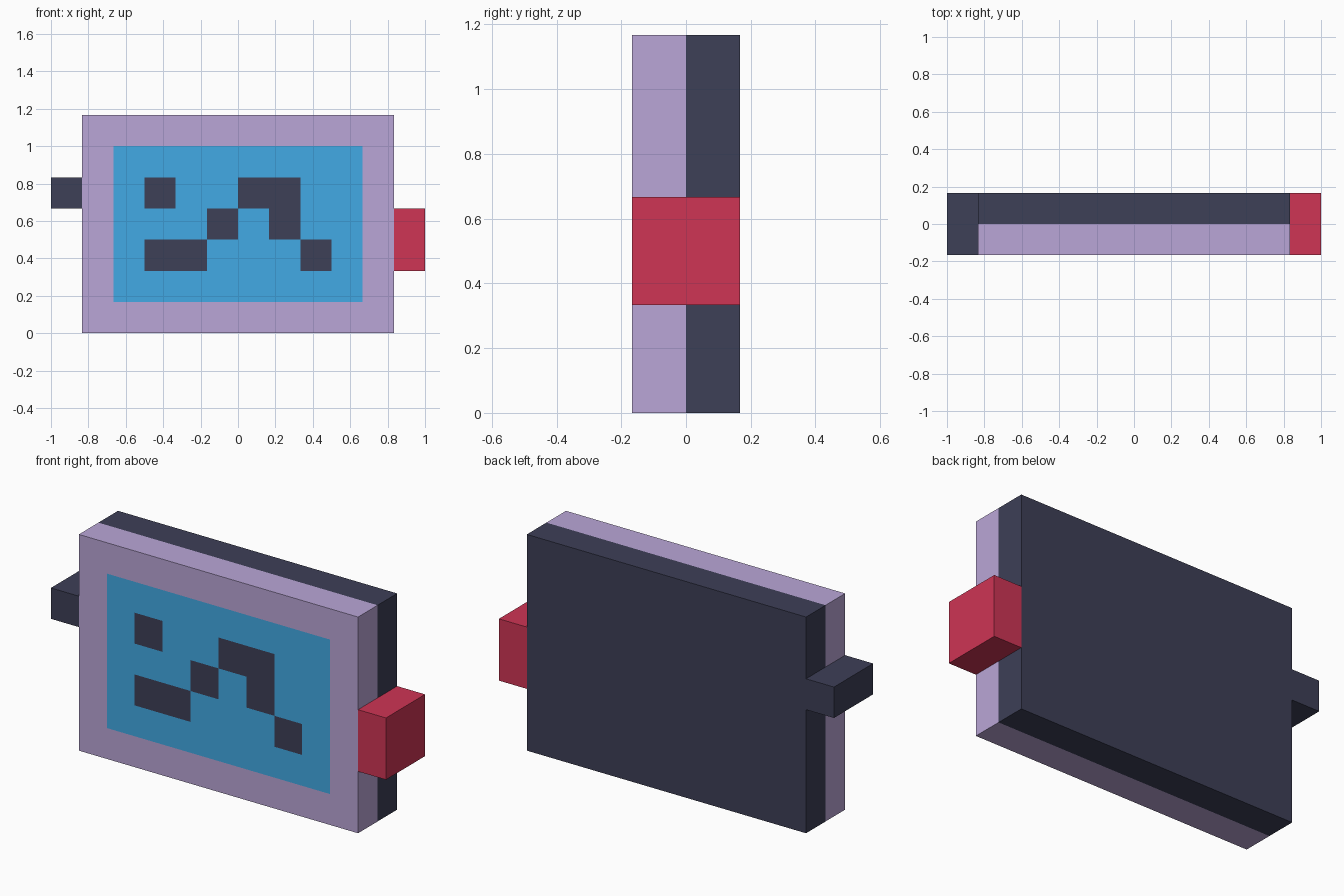
import bpy
import bmesh

if "Cube" in bpy.data.objects:
    bpy.data.objects.remove(bpy.data.objects["Cube"])

U = 1 / 6  # size of one block

# Front layer seen from the front, top row first: L frame, B screen, D dark pixels
FRONT = [
    "LLLLLLLLLL",
    "LBBBBBBBBL",
    "LBDBBDDBBL",
    "LBBBDBDBBL",
    "LBDDBBBDBL",
    "LBBBBBBBBL",
    "LLLLLLLLLL",
]


def material(name, rgb):
    m = bpy.data.materials.new(name)
    m.diffuse_color = (*rgb, 1)
    m.use_nodes = True
    m.node_tree.nodes["Principled BSDF"].inputs["Base Color"].default_value = m.diffuse_color
    return m


LILAC = material("lilac", (0.49, 0.38, 0.68))
BLUE = material("blue", (0.055, 0.40, 0.78))
DARK = material("dark", (0.047, 0.05, 0.095))
RED = material("red", (0.62, 0.035, 0.09))


def slab(name, cells, y0, y1, mat):
    """Flat-sided slab made of grid cells (x, z), keeping only outer faces."""
    cells = set(cells)
    bm = bmesh.new()

    def quad(*pts):
        bm.faces.new([bm.verts.new((x * U, y * U, z * U)) for x, y, z in pts])

    for x, z in sorted(cells):
        X, Z = x + 1, z + 1
        quad((x, y0, z), (X, y0, z), (X, y0, Z), (x, y0, Z))
        quad((X, y1, z), (x, y1, z), (x, y1, Z), (X, y1, Z))
        # each side wall runs along a cell edge, only where there is no neighbour
        walls = {(0, -1): ((x, z), (X, z)), (1, 0): ((X, z), (X, Z)),
                 (0, 1): ((X, Z), (x, Z)), (-1, 0): ((x, Z), (x, z))}
        for (dx, dz), ((ax, az), (bx, bz)) in walls.items():
            if (x + dx, z + dz) not in cells:
                quad((ax, y0, az), (ax, y1, az), (bx, y1, bz), (bx, y0, bz))
    bmesh.ops.remove_doubles(bm, verts=bm.verts, dist=1e-5)
    me = bpy.data.meshes.new(name)
    bm.to_mesh(me)
    bm.free()
    me.materials.append(mat)
    bpy.context.collection.objects.link(bpy.data.objects.new(name, me))


def block(name, x0, x1, z0, z1, y0, y1, mat):
    """Plain box given in block units."""
    bpy.ops.mesh.primitive_cube_add(
        size=1, location=((x0 + x1) * U / 2, (y0 + y1) * U / 2, (z0 + z1) * U / 2))
    ob = bpy.context.object
    ob.name = name
    ob.scale = ((x1 - x0) * U, (y1 - y0) * U, (z1 - z0) * U)
    bpy.ops.object.transform_apply(location=False, rotation=False, scale=True)
    ob.data.materials.append(mat)


def pick(letter):
    return [(c - 5, 6 - r) for r, row in enumerate(FRONT)
            for c, ch in enumerate(row) if ch == letter]


# Front layer: frame, screen and the flush face pixels
slab("front_frame", pick("L"), -1, 0, LILAC)
slab("screen", pick("B"), -1, 0, BLUE)
slab("screen_pixels", pick("D"), -1, 0, DARK)

# Back shell and the two side knobs
block("back_shell", -5, 5, 0, 7, 0, 1, DARK)
block("left_button", -6, -5, 4, 5, -1, 1, DARK)
block("right_knob", 5, 6, 2, 4, -1, 1, RED)
